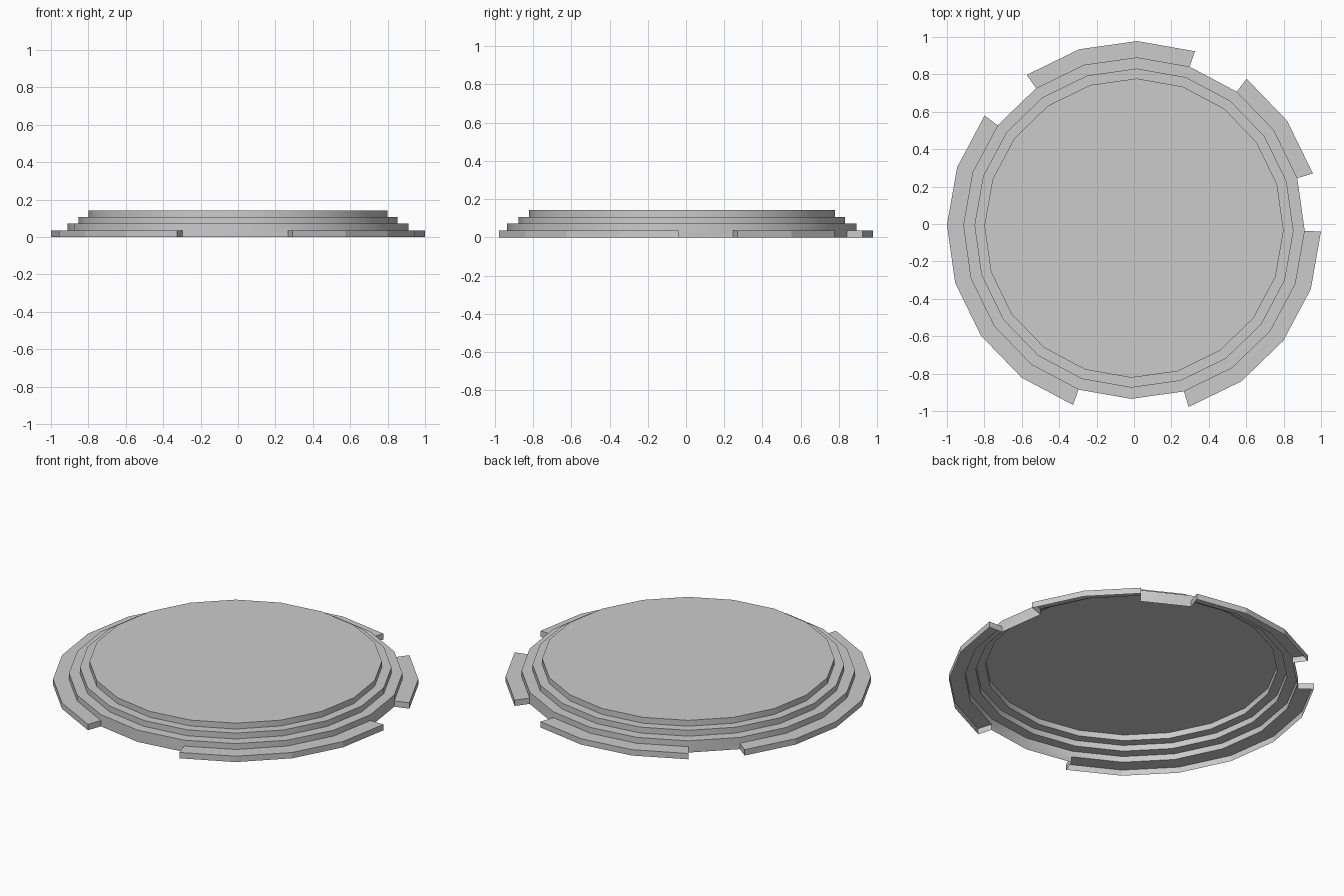
import bpy, bmesh, math

if "Cube" in bpy.data.objects:
    bpy.data.objects.remove(bpy.data.objects["Cube"])

SIDES = 20
STEP = 0.0355                      # height of each tier
TURN = math.radians(-1.0)          # slight rotation of the whole disc
CY = -0.022                        # disc centre in y
RADII = [1.0, 0.913, 0.853, 0.80]  # rim tabs, then the three tiers
# rim tabs as (first corner, last corner), in 18 degree steps
TABS = [(1, 3), (4, 7), (8, 14), (16, 20)]


def point(r, k, z):
    a = TURN + 2 * math.pi * k / SIDES
    return (r * math.cos(a), CY + r * math.sin(a), z)


def make_object(name, bm):
    bmesh.ops.remove_doubles(bm, verts=bm.verts, dist=1e-5)
    me = bpy.data.meshes.new(name)
    bm.to_mesh(me)
    bm.free()
    ob = bpy.data.objects.new(name, me)
    bpy.context.collection.objects.link(ob)
    return ob


def face(bm, pts):
    return bm.faces.new([bm.verts.new(p) for p in pts])


# stepped hollow disc: riser, ledge, riser, ledge, riser, flat top
bm = bmesh.new()
profile = [(RADII[1], 0), (RADII[1], 2 * STEP), (RADII[2], 2 * STEP),
           (RADII[2], 3 * STEP), (RADII[3], 3 * STEP), (RADII[3], 4 * STEP)]
tabbed = {k for a, b in TABS for k in range(a, b)}
for k in range(SIDES):
    for i, ((r0, z0), (r1, z1)) in enumerate(zip(profile, profile[1:])):
        # above a tab the lowest riser starts on the tab; in a gap it reaches the floor
        lows = [z0]
        if i == 0:
            lows = [STEP] if k in tabbed else [0, STEP]
        for j, lo in enumerate(lows):
            hi = lows[j + 1] if j + 1 < len(lows) else z1
            face(bm, [point(r0, k, lo), point(r0, k + 1, lo),
                      point(r1, k + 1, hi), point(r1, k, hi)])
face(bm, [point(RADII[3], k, 4 * STEP) for k in range(SIDES)])
disc = make_object("stepped_disc", bm)
bpy.context.view_layer.objects.active = disc
disc.select_set(True)
bpy.ops.object.shade_smooth_by_angle(angle=math.radians(30))

# rim tabs: top, outer wall and end caps, open underneath
bm = bmesh.new()
ro, ri = RADII[0], RADII[1]
for a, b in TABS:
    for k in range(a, b):
        face(bm, [point(ro, k, STEP), point(ro, k + 1, STEP),
                  point(ri, k + 1, STEP), point(ri, k, STEP)])
        face(bm, [point(ro, k, 0), point(ro, k + 1, 0),
                  point(ro, k + 1, STEP), point(ro, k, STEP)])
    face(bm, [point(ri, a, 0), point(ro, a, 0), point(ro, a, STEP), point(ri, a, STEP)])
    face(bm, [point(ro, b, 0), point(ri, b, 0), point(ri, b, STEP), point(ro, b, STEP)])
make_object("rim_tabs", bm)
